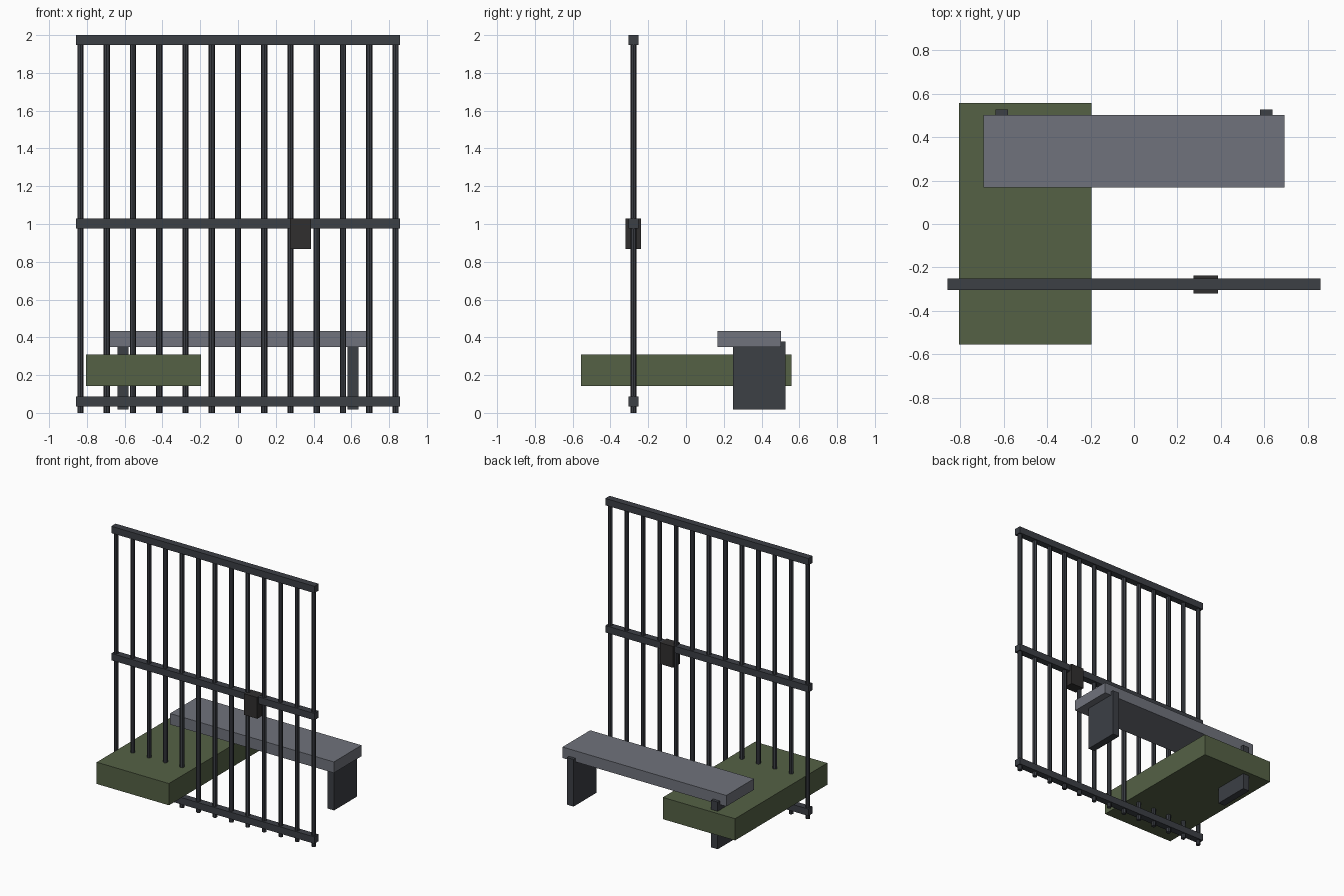
import bpy

if "Cube" in bpy.data.objects:
    bpy.data.objects.remove(bpy.data.objects["Cube"])


def material(name, rgb):
    m = bpy.data.materials.new(name)
    m.diffuse_color = (*rgb, 1)
    m.use_nodes = True
    m.node_tree.nodes["Principled BSDF"].inputs["Base Color"].default_value = m.diffuse_color
    return m


iron = material("dark_iron", (0.045, 0.05, 0.06))
black = material("lock_black", (0.03, 0.028, 0.028))
grey = material("bench_grey", (0.16, 0.17, 0.2))
green = material("mattress_green", (0.09, 0.12, 0.06))


def box(name, lo, hi, mat):
    bpy.ops.mesh.primitive_cube_add(
        size=1, location=[(a + b) / 2 for a, b in zip(lo, hi)])
    o = bpy.context.object
    o.name = name
    o.scale = [b - a for a, b in zip(lo, hi)]
    bpy.ops.object.transform_apply(location=False, rotation=False, scale=True)
    o.data.materials.append(mat)
    return o


GATE_Y = -0.278

# Vertical cell bars
for i in range(13):
    bpy.ops.mesh.primitive_cylinder_add(
        vertices=8, radius=0.0167, depth=1.98,
        location=((i - 6) * 0.139, GATE_Y, 0.99))
    bar = bpy.context.object
    bar.name = f"cell_bar_{i + 1}"
    bar.data.materials.append(iron)

# Horizontal rails
for name, z in (("bottom_rail", 0.06), ("middle_rail", 1.003), ("top_rail", 1.974)):
    box(name, (-0.858, GATE_Y - 0.026, z - 0.026),
        (0.858, GATE_Y + 0.026, z + 0.026), iron)

# Lock box
box("lock_box", (0.275, GATE_Y - 0.041, 0.868), (0.386, GATE_Y + 0.041, 1.03), black)

# Bench seat and legs
box("bench_seat", (-0.692, 0.168, 0.35), (0.692, 0.502, 0.434), grey)
for side, x in (("left", -0.609), ("right", 0.609)):
    box(f"{side}_bench_leg", (x - 0.028, 0.25, 0.018), (x + 0.028, 0.527, 0.378), iron)

# Mattress
box("mattress", (-0.805, -0.555, 0.142), (-0.195, 0.558, 0.308), green)
